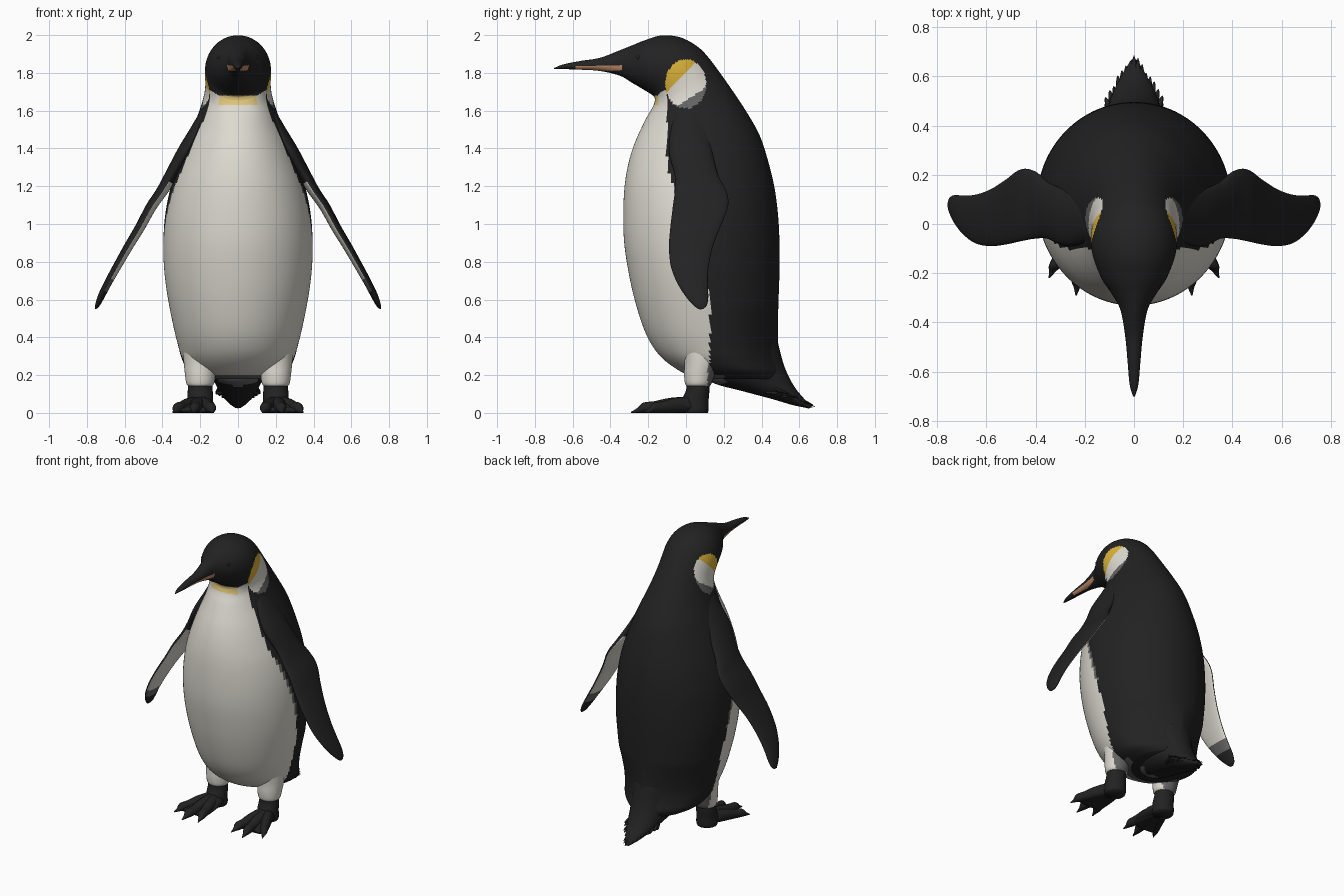
import bpy, bmesh, math, random
from mathutils import Vector

random.seed(4)
cube = bpy.data.objects.get("Cube")
if cube:
    bpy.data.objects.remove(cube, do_unlink=True)


# Materials
def make_material(name, color):
    mat = bpy.data.materials.new(name)
    mat.use_nodes = True
    rgba = (*color, 1)
    mat.diffuse_color = rgba
    mat.node_tree.nodes["Principled BSDF"].inputs["Base Color"].default_value = rgba
    return mat


MATERIALS = [
    make_material("black_plumage", (.016, .016, .016)),
    make_material("white_plumage", (.72, .70, .63)),
    make_material("grey_plumage", (.13, .13, .13)),
    make_material("golden_ear", (.70, .44, .04)),
    make_material("pale_yellow_throat", (.75, .57, .20)),
    make_material("beak_orange", (.56, .27, .15)),
]
BLACK, WHITE, GREY, GOLD, PALE, ORANGE = range(len(MATERIALS))


def catmull(a, b, c, d, t):
    return (b * 2 + (c - a) * t + (a * 2 - b * 5 + c * 4 - d) * t * t
            + (b * 3 - a - c * 3 + d) * t ** 3) * .5


def loft(name, rings, segments=24, steps=4, rule=None, pinch=None):
    """Skin smooth elliptical rings, each given as (centre, u radius, v radius)."""
    rings = [[Vector(v) for v in ring] for ring in rings]
    last = len(rings) - 1
    dense = []
    for i in range(last):
        quad = [rings[min(max(i + k, 0), last)] for k in (-1, 0, 1, 2)]
        for s in range(steps):
            dense.append([catmull(*(q[j] for q in quad), s / steps) for j in range(3)])
    dense.append(rings[-1])

    bm = bmesh.new()
    loops = []
    for centre, u, v in dense:
        power = pinch(centre) if pinch else 0
        loop = []
        for k in range(segments):
            a = math.tau * k / segments
            side = math.sin(a)
            if math.cos(a) > 0:
                side *= abs(side) ** power
            loop.append(bm.verts.new(centre + u * math.cos(a) + v * side))
        loops.append(loop)
    for lower, upper in zip(loops, loops[1:]):
        for k in range(segments):
            n = (k + 1) % segments
            bm.faces.new((lower[k], lower[n], upper[n], upper[k]))
    bm.faces.new(loops[0])
    bm.faces.new(loops[-1])
    bmesh.ops.recalc_face_normals(bm, faces=bm.faces)
    for face in bm.faces:
        face.smooth = True
        if rule:
            face.material_index = rule(face.calc_center_median(), face.normal)
    mesh = bpy.data.meshes.new(name)
    bm.to_mesh(mesh)
    bm.free()
    for mat in MATERIALS:
        mesh.materials.append(mat)
    obj = bpy.data.objects.new(name, mesh)
    bpy.context.collection.objects.link(obj)
    return obj


def spine_ring(dy, dz, vy, vz, width):
    """Ring spanning a back point and a belly point in the middle plane."""
    return ((0, (dy + vy) / 2, (dz + vz) / 2),
            (0, (dy - vy) / 2, (dz - vz) / 2), (width, 0, 0))


def flat_ring(x, y, z, rx, ry):
    return ((x, y, z), (0, ry, 0), (rx, 0, 0))


# Plumage colours on the body
FLANK = [(1.3, -.10), (1.15, -.05), (.95, .03), (.6, .13), (0, .12)]


def flank_line(z):
    if z >= FLANK[0][0]:
        return FLANK[0][1]
    for (z1, y1), (z0, y0) in zip(FLANK, FLANK[1:]):
        if z >= z0:
            return y0 + (y1 - y0) * (z - z0) / (z1 - z0)
    return FLANK[-1][1]


def body_rule(c, normal):
    x, y, z = abs(c.x), c.y, c.z
    if -.58 < y < -.34:
        middle = 1.822 + (y + .58) * .02
        return ORANGE if abs(z - middle) < .014 and x > .012 else BLACK
    # Ear patch: gold above, white in the middle, grey below
    if ((y + .002) / .108) ** 2 + ((z - 1.742) / .13) ** 2 < 1:
        if z - 1.71 > y + .09:
            return GOLD
        return GREY if z < 1.655 + y * .65 else WHITE
    if z > 1.68 + max(0, x - .1) * .6:
        return BLACK
    if z < .2:
        return GREY if y < .2 else BLACK
    edge = flank_line(z)
    if y > edge:
        return GREY if y < edge + .02 and .75 < z < 1.2 else BLACK
    if z > 1.63 and x < .1:
        return PALE
    return WHITE


# Body, head and beak in one skin: back y z, belly y z, half width
SPINE = [
    (-.70, 1.825, -.70, 1.82, .004), (-.65, 1.845, -.65, 1.82, .018),
    (-.56, 1.863, -.56, 1.817, .026), (-.455, 1.88, -.455, 1.81, .036),
    (-.35, 1.92, -.35, 1.785, .055), (-.28, 1.948, -.29, 1.75, .09),
    (-.22, 1.972, -.23, 1.715, .13), (-.13, 1.998, -.175, 1.68, .16),
    (-.03, 1.988, -.165, 1.66, .173), (.06, 1.94, -.168, 1.642, .175),
    (.12, 1.88, -.175, 1.622, .173), (.18, 1.80, -.187, 1.60, .176),
    (.24, 1.715, -.208, 1.565, .19), (.31, 1.61, -.24, 1.50, .22),
    (.385, 1.48, -.275, 1.42, .265), (.43, 1.35, -.305, 1.32, .31),
]
rings = [spine_ring(*r) for r in SPINE]
TRUNK = [
    (1.2, .467, -.325, .355), (1.05, .487, -.332, .385), (.9, .495, -.327, .395),
    (.75, .495, -.305, .39), (.6, .49, -.272, .37), (.45, .486, -.225, .34),
    (.35, .49, -.175, .315), (.28, .505, -.115, .295), (.22, .53, -.03, .26),
    (.18, .53, .06, .19),
]
rings += [spine_ring(back, z, belly, z, w) for z, back, belly, w in TRUNK]
loft("body", rings, 128, 8, body_rule,
     pinch=lambda c: min(1, max(0, (.55 - c.z) * 2.5)))

# Tail core and feathers
TAIL = [(.48, .4, .1, .22, .18), (.51, .28, .14, .16, .15), (.54, .2, .3, .115, .12),
        (.58, .13, .45, .075, .09), (.63, .07, .57, .04, .05), (.67, .03, .65, .025, .015)]
loft("tail", [spine_ring(*r) for r in TAIL], 32, 4,
     lambda c, n: GREY if c.y < .2 else BLACK)
for layer in range(2):
    for i in range(-7, 8):
        f = abs(i) / 7
        root = Vector((i * .011, .42, .16 - layer * .05))
        tip = Vector((i * .0165, .695 - .17 * f - layer * .03 + random.uniform(-.015, .008),
                      .02 + .08 * f + random.uniform(0, .012)))
        loft("tail_feather", [(root.lerp(tip, t), (0, 0, r * .6), (r, 0, 0))
                              for t, r in ((0, .014), (.6, .014), (.88, .009), (1, .001))],
             8, 2)

# Flippers: x, z, front y, rear y, half thickness
FLIPPER = [
    (.14, 1.66, -.04, .06, .02), (.21, 1.5, -.08, .12, .04), (.28, 1.38, -.09, .14, .042),
    (.35, 1.26, -.06, .17, .036), (.405, 1.17, -.06, .215, .03), (.46, 1.09, -.07, .222, .028),
    (.52, .98, -.083, .18, .026), (.58, .88, -.09, .142, .024), (.64, .775, -.08, .12, .022),
    (.69, .685, -.045, .115, .02), (.725, .615, 0, .118, .018), (.745, .57, .04, .11, .012),
    (.755, .55, .065, .09, .003),
]

for side, label in ((1, "left"), (-1, "right")):
    outward = Vector((side * .87, 0, .5))

    def flipper_rule(c, normal):
        if normal.dot(outward) > -.5 or not .64 < c.z < 1.22:
            return BLACK
        return GREY if c.z < .71 else WHITE

    loft(label + "_flipper",
         [((side * x, (y0 + y1) / 2, z), (0, (y1 - y0) / 2, 0), outward * t)
          for x, z, y0, y1, t in FLIPPER], 48, 6, flipper_rule)

    # Feathered thigh and scaly shank
    hip = side * .2
    loft(label + "_thigh",
         [flat_ring(hip, y, z, rx, ry) for z, y, rx, ry in
          ((.42, .07, .09, .1), (.28, .08, .088, .09), (.2, .07, .08, .08),
           (.155, .065, .073, .07), (.14, .065, .06, .06))], 40, 5,
         lambda c, n: GREY if c.y > .115 else WHITE)
    loft(label + "_shank",
         [flat_ring(hip, y, z, rx, ry) for z, y, rx, ry in
          ((.18, .065, .06, .058), (.12, .062, .066, .062), (.07, .05, .068, .07),
           (.02, .05, .07, .07), (0, .05, .065, .065))])

    # Webbed foot with three clawed toes
    loft(label + "_foot_web",
         [((side * x, y, r), (0, 0, r), (w, 0, 0)) for x, y, w, r in
          ((.2, .11, .04, .02), (.2, 0, .075, .04), (.215, -.1, .095, .026),
           (.228, -.18, .1, .012))])
    heel = Vector((hip, .06, 0))
    for toe, (tx, ty) in {"outer": (.345, -.22), "middle": (.235, -.29),
                          "inner": (.13, -.26)}.items():
        path = []
        for t, r in ((0, .045), (.4, .04), (.65, .031), (.82, .027), (.9, .014), (1, .003)):
            p = heel.lerp(Vector((side * tx, ty, 0)), t)
            p.z = r
            path.append((p, (0, 0, r), (r, 0, 0)))
        loft(label + "_" + toe + "_toe", path, 16)

    # Eye
    loft(label + "_eye",
         [flat_ring(side * .098, -.25, 1.88 + .012 * math.sin(a), .012 * math.cos(a) + .0005,
                    .012 * math.cos(a) + .0005)
          for a in (math.pi * k / 8 for k in range(-4, 5))], 16, 1)
